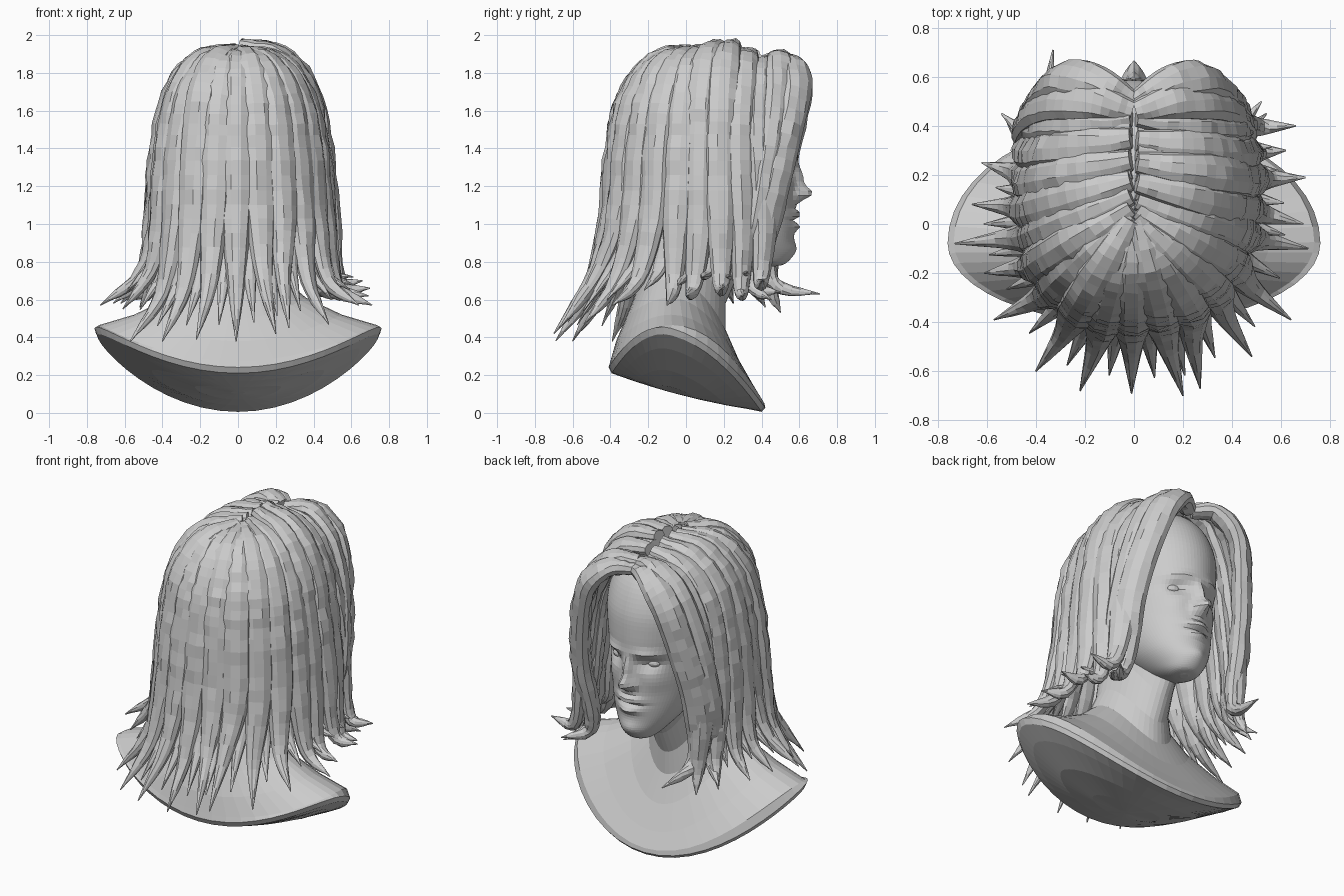
import bpy, bmesh, math, random
from mathutils import Vector

random.seed(4)


def loft(name, rings):
    """Skin a list of equal-length point rings and cap both ends."""
    bm = bmesh.new()
    vs = [[bm.verts.new(p) for p in r] for r in rings]
    n = len(rings[0])
    for a, b in zip(vs, vs[1:]):
        for i in range(n):
            j = (i + 1) % n
            bm.faces.new((a[i], a[j], b[j], b[i]))
    bm.faces.new(vs[0])
    bm.faces.new(vs[-1])
    bmesh.ops.recalc_face_normals(bm, faces=bm.faces)
    me = bpy.data.meshes.new(name)
    bm.to_mesh(me)
    bm.free()
    ob = bpy.data.objects.new(name, me)
    bpy.context.collection.objects.link(ob)
    return ob


def spline(pts, steps):
    """Catmull-Rom samples through points of any dimension."""
    p = [Vector(q) for q in pts]
    p = [2 * p[0] - p[1]] + p + [2 * p[-1] - p[-2]]
    out = []
    for i in range(1, len(p) - 2):
        a, b, c, d = p[i - 1:i + 3]
        for k in range(steps):
            t = k / steps
            out.append(0.5 * (2 * b + (c - a) * t + (2 * a - 5 * b + 4 * c - d) * t * t
                              + (3 * b - a - 3 * c + d) * t ** 3))
    return out + [p[-2]]


# Bust: saddle-shaped underside, thin rim, shoulders flowing into the neck
def saddle(x, y):
    bulge = 0.03 * max(0, 1 - (x / 0.76) ** 2 - ((y + 0.08) / 0.45) ** 2)
    return 0.25 - 0.277 * (y + 0.41) + 0.285 * (x / 0.76) ** 2 - bulge


def bust_ring(a, yb, yf, zs=None, n=48):
    cy = yb + (yf - yb) * 0.4
    ring = []
    for i in range(n):
        t = math.tau * i / n
        s, x = math.sin(t), a * math.cos(t)
        y = cy + s * ((yf - cy) if s > 0 else (cy - yb))
        if zs is None:
            z = saddle(x, y) - 0.02
        else:
            zb, zm, zf = zs
            z = zm + (((zf if s > 0 else zb) - zm) * s * s)
        ring.append((x, y, z))
    return ring


rings = [bust_ring(0.76 * k, -0.08 - 0.32 * k, -0.08 + 0.49 * k) for k in (0.05, 0.3, 0.6, 0.85, 0.98)]
rings.append([(x, y, z + 0.025) for x, y, z in bust_ring(0.76, -0.41, 0.42)])
for a, yb, yf, zb, zm, zf in [
        (0.735, -0.40, 0.415, 0.275, 0.465, 0.05), (0.55, -0.37, 0.36, 0.38, 0.52, 0.14),
        (0.36, -0.32, 0.28, 0.50, 0.61, 0.28), (0.24, -0.26, 0.21, 0.65, 0.71, 0.44),
        (0.20, -0.22, 0.21, 0.80, 0.82, 0.58), (0.19, -0.20, 0.27, 1.0, 1.0, 0.72),
        (0.19, -0.20, 0.33, 1.15, 1.15, 0.83)]:
    rings.append(bust_ring(a, yb, yf, (zb, zm, zf)))
loft("neck_and_shoulders", rings)

# Head: lofted skull with the facial features pushed in and out of the front
levels = [(0.775, 0.02, 0.42, 0.47), (0.79, 0.08, 0.35, 0.525), (0.84, 0.13, 0.22, 0.565),
          (0.92, 0.19, 0.10, 0.57), (1.02, 0.235, -0.05, 0.575), (1.15, 0.27, -0.20, 0.575),
          (1.30, 0.29, -0.28, 0.585), (1.45, 0.32, -0.32, 0.59), (1.60, 0.33, -0.32, 0.575),
          (1.75, 0.29, -0.25, 0.51), (1.85, 0.21, -0.13, 0.40), (1.91, 0.06, 0.05, 0.20)]
bumps = [  # x, z, spread x, spread z, depth
    (0, 1.16, 0.035, 0.04, 0.085), (0, 1.24, 0.028, 0.07, 0.04), (0.04, 1.145, 0.02, 0.022, 0.025),
    (0, 1.05, 0.07, 0.02, 0.035), (0, 0.985, 0.06, 0.022, 0.03), (0, 1.018, 0.08, 0.01, -0.015),
    (0, 0.87, 0.06, 0.04, 0.015), (0.115, 1.28, 0.06, 0.035, -0.04), (0.12, 1.35, 0.08, 0.025, 0.02),
    (0.15, 1.17, 0.06, 0.06, 0.012)]
rings = []
for z, a, yb, yf in spline(levels, 6):
    ring = []
    for i in range(96):
        t = math.tau * i / 96
        x, s = a * math.cos(t), math.sin(t)
        y = (yb + yf) / 2 + (yf - yb) / 2 * s
        if s > 0:
            y += sum(d * math.exp(-((abs(x) - bx) / sx) ** 2 - ((z - bz) / sz) ** 2)
                     for bx, bz, sx, sz, d in bumps)
        ring.append((x, y, z))
    rings.append(ring)
loft("head", rings)

# Eyes
for side in (-1, 1):
    bpy.ops.mesh.primitive_uv_sphere_add(segments=16, ring_count=8, radius=0.045,
                                         location=(side * 0.115, 0.478, 1.28))
    bpy.context.object.name = "eye"
    bpy.context.object.scale = (1.1, 1, 0.7)


# Hair: each lock is a flattened tube that tapers to a spike
def lock(name, pts, width, thick, ref):
    path = spline(pts, 5)
    out = Vector((ref[0], ref[1] - 0.1, 0)).normalized()
    side0 = Vector((0, 0, 1)).cross(out)
    n, rings = len(path), []
    for i, p in enumerate(path):
        tan = (path[min(i + 1, n - 1)] - path[max(i - 1, 0)]).normalized()
        side = (side0 - tan * side0.dot(tan)).normalized()
        nor = side.cross(tan)
        t = i / (n - 1)
        k = min(0.5 + 2.2 * t, 1) * max(min(1, (1 - t) / 0.38), 0.02) ** 0.85
        ring = []
        for j in range(10):
            u = math.tau * j / 10
            crease = random.uniform(0.8, 1.05)
            ring.append(p + side * (width * k * math.cos(u))
                        + nor * (thick * crease * (0.3 + 0.7 * k) * min(1, k * 4) * math.sin(u)))
        rings.append(ring)
    loft(name, rings)


def draped(name, row, shrink=1.0, width=0.088, thick=0.062):
    ry, mx, my, tx, ty, tz, drop = row
    shrink += random.uniform(-0.03, 0.02)
    mx, my = mx * shrink * 0.94, 0.1 + (my - 0.1) * shrink
    rz = 1.92 - 0.6 * (ry - 0.15) ** 2 - max(0, 0.97 - shrink) * 0.4 + random.uniform(-0.01, 0.01)
    if mx > 0 and 0.12 < ry < 0.3:
        rz += 0.03
    rx = 0.012 if mx > 0 else -0.012

    def at(k, z):
        return (rx + (mx - rx) * k, ry + (my - ry) * k, z)
    top = rz - 1.93
    pts = [(rx, ry, rz), at(0.48, 1.88 + top), at(0.83, 1.69 + top), at(0.98, 1.4),
           (mx * 1.07, 0.1 + (my - 0.1) * 1.07, 1.02),
           (mx + (tx - mx) * 0.35, my + (ty - my) * 0.42, tz + drop), (tx, ty, tz)]
    lock(name, pts, width, thick, (mx, my))


# root y, middle x y, tip x y z, height of the last bend above the tip
right_locks = [
    (0.44, 0.44, 0.40, 0.66, 0.40, 0.70, 0.00), (0.34, 0.47, 0.29, 0.62, 0.30, 0.62, 0.04),
    (0.25, 0.48, 0.18, 0.70, 0.19, 0.66, 0.02), (0.17, 0.47, 0.07, 0.69, 0.00, 0.62, 0.05),
    (0.10, 0.45, -0.04, 0.71, -0.10, 0.57, 0.10), (0.06, 0.41, -0.16, 0.64, -0.39, 0.57, 0.13),
    (0.03, 0.34, -0.26, 0.48, -0.54, 0.47, 0.22), (0.02, 0.24, -0.34, 0.27, -0.67, 0.45, 0.27),
    (0.02, 0.12, -0.38, 0.20, -0.70, 0.42, 0.27)]
left_locks = [
    (0.02, -0.01, -0.39, -0.01, -0.69, 0.38, 0.27), (0.02, -0.13, -0.38, -0.22, -0.68, 0.39, 0.27),
    (0.02, -0.24, -0.34, -0.40, -0.60, 0.38, 0.27), (0.04, -0.34, -0.26, -0.57, -0.39, 0.38, 0.25),
    (0.07, -0.40, -0.16, -0.61, -0.20, 0.55, 0.20), (0.12, -0.43, -0.05, -0.73, -0.08, 0.57, 0.17),
    (0.18, -0.45, 0.06, -0.66, 0.08, 0.58, 0.15), (0.26, -0.45, 0.18, -0.62, 0.25, 0.58, 0.15),
    (0.35, -0.44, 0.30, -0.52, 0.42, 0.56, 0.15), (0.44, -0.41, 0.41, -0.42, 0.50, 0.53, 0.15)]
locks = right_locks + left_locks
for row in locks:
    draped("hair_lock", row)

# Under layer filling the gaps between neighbouring locks
for a, b in zip(locks, locks[1:]):
    row = [(p + q) / 2 for p, q in zip(a, b)]
    row[3] *= 0.88
    row[4] *= 0.9
    row[5] += 0.08
    draped("under_lock", row, 0.91, 0.08, 0.045)

# Front locks framing the face, with a filler lock behind each
lock("front_lock_right", [(0.01, 0.50, 1.84), (0.14, 0.57, 1.84), (0.28, 0.585, 1.70), (0.37, 0.52, 1.40),
                          (0.41, 0.45, 1.10), (0.39, 0.38, 0.80), (0.42, 0.38, 0.66), (0.52, 0.50, 0.64)],
     0.09, 0.065, (0.38, 0.45))
lock("front_lock_left", [(-0.01, 0.50, 1.84), (-0.14, 0.57, 1.84), (-0.28, 0.59, 1.70), (-0.36, 0.53, 1.40),
                         (-0.40, 0.46, 1.10), (-0.39, 0.42, 0.82), (-0.36, 0.48, 0.67), (-0.33, 0.71, 0.63)],
     0.09, 0.065, (-0.38, 0.45))
for s in (-1, 1):
    lock("front_filler_lock", [(s * 0.01, 0.46, 1.87), (s * 0.15, 0.50, 1.87), (s * 0.30, 0.50, 1.71),
                               (s * 0.395, 0.46, 1.40), (s * 0.43, 0.40, 1.05), (s * 0.41, 0.35, 0.80),
                               (s * 0.44, 0.36, 0.66), (s * 0.54, 0.45, 0.60)],
         0.09, 0.06, (s * 0.42, 0.42))
